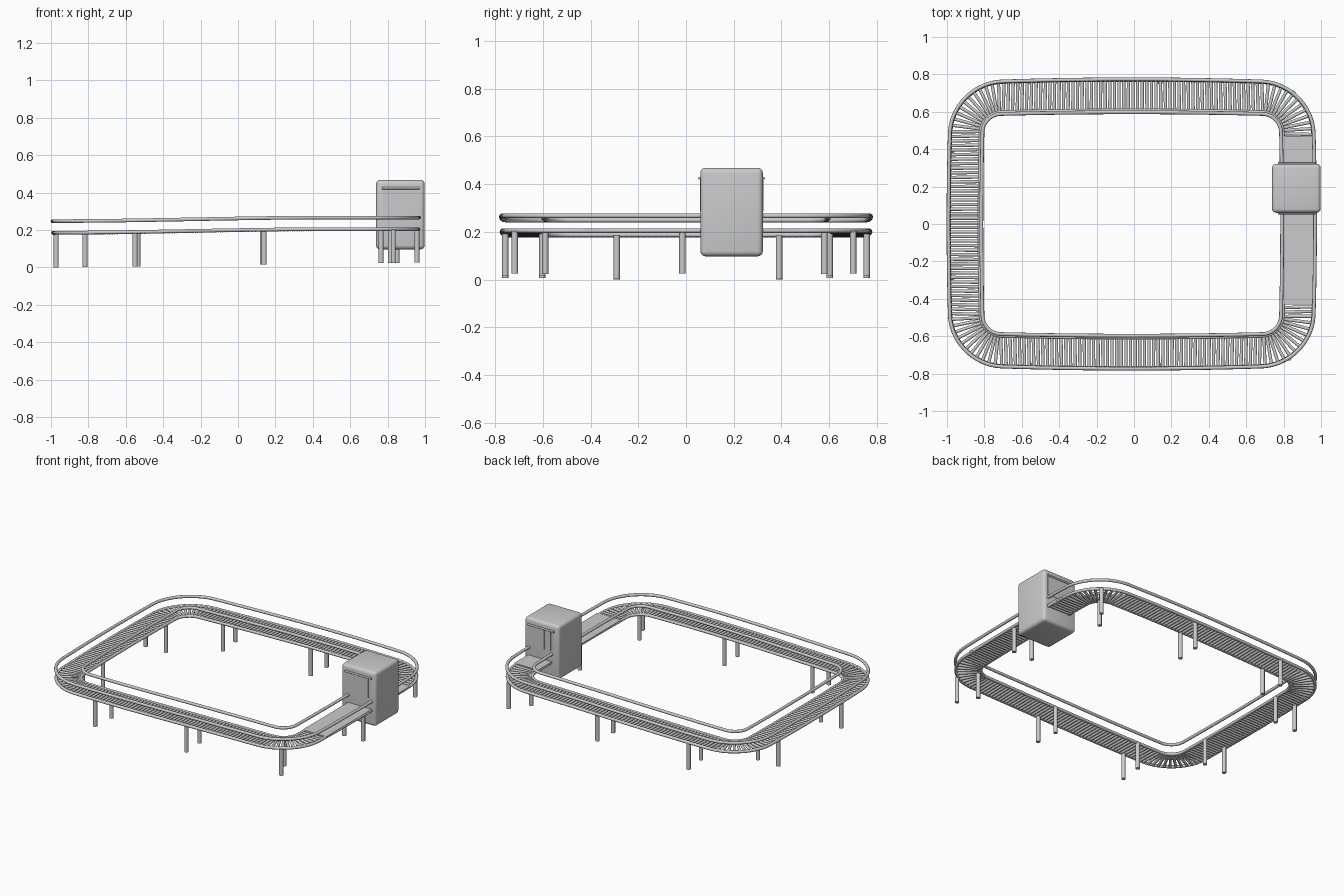
import bpy, bmesh, math
from mathutils import Vector, Matrix

if "Cube" in bpy.data.objects:
    bpy.data.objects.remove(bpy.data.objects["Cube"])

CX, HX, HY, R = -0.012, 0.889, 0.685, 0.185   # centre line of the loop
SX, SY, ARC = 2 * (HX - R), 2 * (HY - R), math.pi / 2 * R
TOTAL = 2 * (SX + SY) + 4 * ARC


def deck_z(x):
    t = min(max((x + 1) / 1.5, 0), 1)
    return 0.184 + 0.019 * t * t * (3 - 2 * t)


def loop_point(s, off, dz=0.0):
    """Point on the loop at arc length s, moved outward by off."""
    s %= TOTAL
    ang = -math.pi / 2
    p = Vector((-(HX - R), -HY))
    q = p
    for length in (SX, SY, SX, SY):
        n = Vector((math.cos(ang), math.sin(ang)))
        t = Vector((-n.y, n.x))
        if s <= length:
            q = p + t * s + n * off
            break
        s -= length
        c = p + t * length - n * R
        if s <= ARC:
            a = ang + s / R
            q = c + Vector((math.cos(a), math.sin(a))) * (R + off)
            break
        s -= ARC
        ang += math.pi / 2
        p = c + Vector((math.cos(ang), math.sin(ang))) * R
    # sides bow out slightly
    x, y = q.x * (1 - 0.03 * q.y ** 2) + CX, q.y * (1.002 - 0.03 * q.x ** 2)
    x += math.copysign(0.004, q.x) * min(1, abs(q.x) / 0.7)
    return Vector((x, y, deck_z(x) + dz))


def finish(name, bm):
    me = bpy.data.meshes.new(name)
    bm.to_mesh(me)
    bm.free()
    ob = bpy.data.objects.new(name, me)
    bpy.context.collection.objects.link(ob)
    bpy.ops.object.select_all(action='DESELECT')
    bpy.context.view_layer.objects.active = ob
    ob.select_set(True)
    bpy.ops.object.shade_smooth_by_angle(angle=math.radians(40))
    return ob


def rod(bm, a, b, r, n=10):
    d = b - a
    m = Matrix.Translation((a + b) / 2) @ d.to_track_quat('Z', 'Y').to_matrix().to_4x4()
    bmesh.ops.create_cone(bm, cap_ends=True, segments=n, radius1=r, radius2=r,
                          depth=d.length, matrix=m)


def box(bm, lo, hi):
    lo, hi = Vector(lo), Vector(hi)
    m = Matrix.Translation((lo + hi) / 2) @ Matrix.Diagonal((*(hi - lo), 1))
    bmesh.ops.create_cube(bm, size=1, matrix=m)


# Side rails: lower frame and raised guard, inside and outside
def rail(name, off, dz, r=0.01, n=240, k=10):
    bm = bmesh.new()
    rings = []
    for i in range(n):
        c = loop_point(i * TOTAL / n, off, dz)
        out = loop_point(i * TOTAL / n, off + 0.05, dz) - c
        out.z = 0
        out.normalize()
        rings.append([bm.verts.new(c + out * r * math.cos(2 * math.pi * j / k)
                      + Vector((0, 0, r * math.sin(2 * math.pi * j / k)))) for j in range(k)])
    for i in range(n):
        a, b = rings[i], rings[(i + 1) % n]
        for j in range(k):
            bm.faces.new((a[j], b[j], b[(j + 1) % k], a[(j + 1) % k]))
    bmesh.ops.recalc_face_normals(bm, faces=bm.faces)
    finish(name, bm)


rail("outer_lower_rail", 0.084, 0.002)
rail("inner_lower_rail", -0.079, 0.002)
rail("outer_guard_rail", 0.087, 0.064)
rail("inner_guard_rail", -0.089, 0.064)

# Rollers all round the loop
bm = bmesh.new()
COUNT = 240
for i in range(COUNT):
    s = i * TOTAL / COUNT
    rod(bm, loop_point(s, -0.08), loop_point(s, 0.084), 0.009, 10)
finish("rollers", bm)

# Thin flat belt over the rollers
bm = bmesh.new()
box(bm, (0.79, -0.43, 0.203), (0.97, 0.47, 0.214))
finish("belt", bm)

# Legs in outer and inner pairs
LEGS = [(0.14, -0.757, 0.13, -0.602), (-0.55, -0.757, -0.535, -0.602),
        (-0.972, -0.29, -0.818, -0.29), (-0.972, 0.39, -0.818, 0.39),
        (-0.55, 0.757, -0.535, 0.602), (0.14, 0.757, 0.13, 0.602),
        (0.85, 0.70, 0.765, 0.58), (0.957, -0.015, 0.815, -0.015),
        (0.83, -0.717, 0.765, -0.59)]
bm = bmesh.new()
for ox, oy, ix, iy in LEGS:
    for x, y in ((ox, oy), (ix, iy)):
        rod(bm, Vector((x, y, 0.0135 * (x + 0.972))), Vector((x, y, deck_z(x))), 0.0135, 14)
finish("legs", bm)

# Scanner housing with rounded edges
bm = bmesh.new()
box(bm, (0.738, 0.06, 0.097), (0.998, 0.322, 0.468))
bmesh.ops.bevel(bm, geom=bm.edges[:], offset=0.022, segments=4, profile=0.5, affect='EDGES')
finish("scanner_housing", bm)

# Curtain rods and closely hung strips at both mouths
bm = bmesh.new()
for y, d in ((0.06, -1), (0.322, 1)):
    rod(bm, Vector((0.77, y + d * 0.003, 0.424)), Vector((0.97, y + d * 0.003, 0.424)), 0.006)
    for i in range(8):
        x = 0.772 + i * 0.0247
        y0, y1 = sorted((y - d * 0.003, y + d * 0.002))
        box(bm, (x, y0, 0.285), (x + 0.024, y1, 0.42))
finish("curtains", bm)
